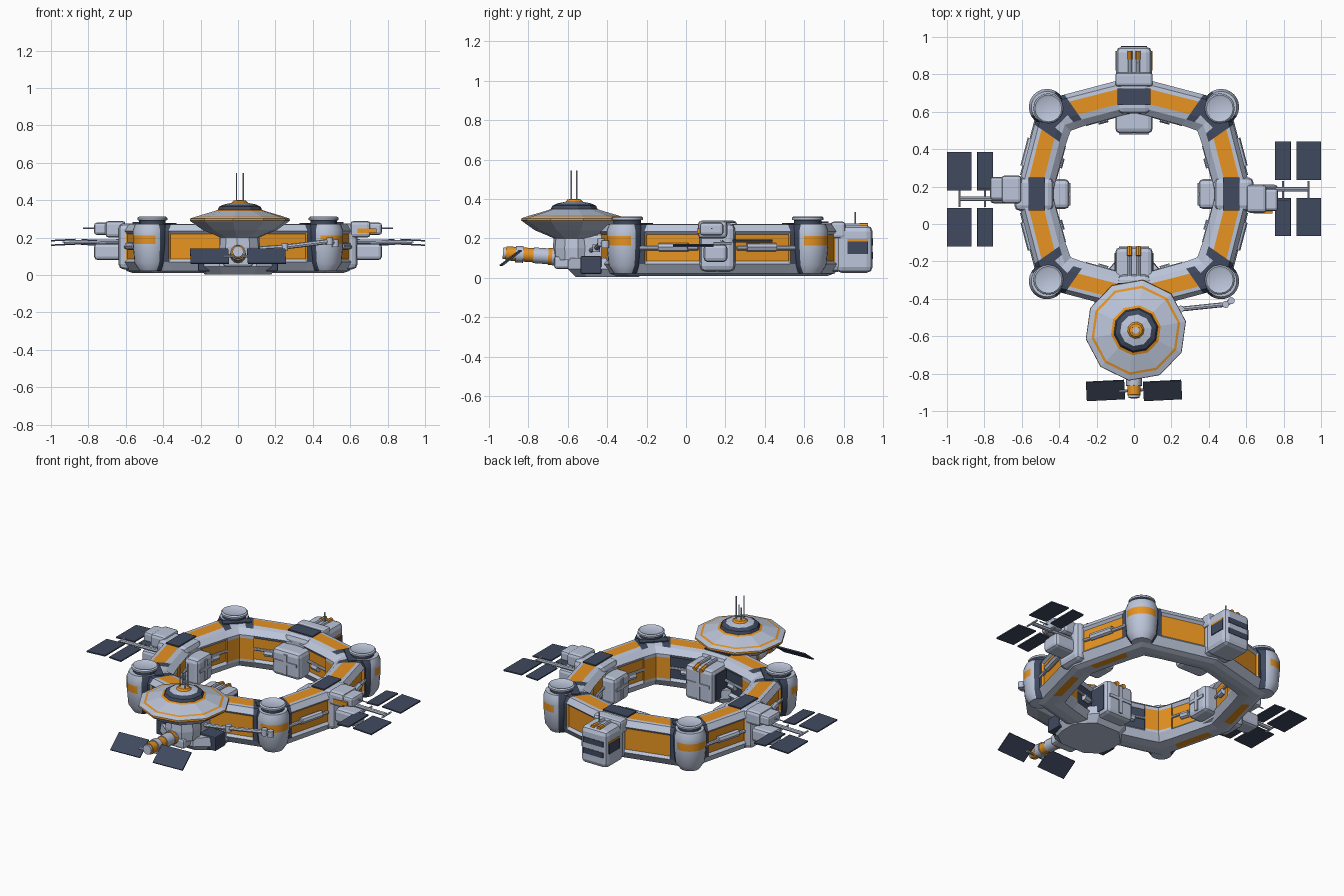
import bpy, bmesh, math
from mathutils import Vector, Matrix

if "Cube" in bpy.data.objects:
    bpy.data.objects.remove(bpy.data.objects["Cube"])

CY = 0.16  # ring centre in y


def mat(name, rgb):
    m = bpy.data.materials.new(name)
    m.diffuse_color = (*rgb, 1)
    m.use_nodes = True
    m.node_tree.nodes["Principled BSDF"].inputs["Base Color"].default_value = m.diffuse_color
    return m


MATS = [mat("hull_grey", (0.50, 0.56, 0.70)), mat("orange_panel", (0.82, 0.30, 0.015)),
        mat("dark_panel", (0.050, 0.068, 0.115))]
GREY, ORANGE, DARK = 0, 1, 2


def finish(bm, name, m=None, smooth=False):
    bmesh.ops.recalc_face_normals(bm, faces=bm.faces)
    for f in bm.faces:
        if m is not None:
            f.material_index = m
        f.smooth = smooth
    me = bpy.data.meshes.new(name)
    bm.to_mesh(me)
    bm.free()
    for x in MATS:
        me.materials.append(x)
    ob = bpy.data.objects.new(name, me)
    bpy.context.collection.objects.link(ob)
    if smooth:
        bpy.context.view_layer.objects.active = ob
        ob.select_set(True)
        bpy.ops.object.shade_smooth_by_angle(angle=math.radians(40))
        ob.select_set(False)
    return ob


def box(name, x, y, z, m=GREY, bevel=0.0, frame=Matrix(), tilt=None):
    """Box from (min, max) ranges, placed in a frame; tilt turns it about its own centre."""
    bm = bmesh.new()
    bmesh.ops.create_cube(bm, size=1)
    bmesh.ops.scale(bm, vec=(x[1] - x[0], y[1] - y[0], z[1] - z[0]), verts=bm.verts)
    if bevel:
        bmesh.ops.bevel(bm, geom=bm.edges[:], offset=bevel, segments=2, profile=0.5, affect='EDGES')
    c = Matrix.Translation((sum(x) / 2, sum(y) / 2, sum(z) / 2))
    bm.transform(frame @ c @ (tilt or Matrix()))
    return finish(bm, name, m)


def rod(name, a, b, r, m=GREY, sides=8, frame=Matrix()):
    a, b = frame @ Vector(a), frame @ Vector(b)
    bm = bmesh.new()
    bmesh.ops.create_cone(bm, cap_ends=True, segments=sides, radius1=r, radius2=r, depth=(b - a).length)
    bm.transform(Matrix.Translation((a + b) / 2) @ (b - a).to_track_quat('Z', 'Y').to_matrix().to_4x4())
    return finish(bm, name, m, True)


def lathe(name, prof, sides, centre, start=0.0, rule=None, smooth=False):
    """Profile rows: radius, z, colour of the band above; rule(angle, colour) may change it."""
    bm = bmesh.new()
    rings = [[bm.verts.new((centre[0] + r * math.cos(start + k * math.tau / sides),
                            centre[1] + r * math.sin(start + k * math.tau / sides), z))
              for k in range(sides)] for r, z, _ in prof]
    for i in range(len(rings) - 1):
        for k in range(sides):
            j = (k + 1) % sides
            f = bm.faces.new((rings[i][k], rings[i][j], rings[i + 1][j], rings[i + 1][k]))
            ang = start + (k + 0.5) * math.tau / sides
            f.material_index = rule(ang, prof[i][2]) if rule else prof[i][2]
    bm.faces.new(rings[0])
    bm.faces.new(rings[-1]).material_index = prof[-1][2]
    return finish(bm, name, None, smooth)


def on_ring(i, t, dr, z):
    """Point between axis vertex (t=0) and diagonal vertex (t=1) of ring segment i."""
    axis = (i // 2) * math.pi / 2
    diag = axis + (math.pi / 4 if i % 2 else -math.pi / 4)
    k = 1.3 if dr < 0 else 1.0
    ra, rd = 0.54 + dr, 0.615 + dr * (1 + (k - 1) * t)
    p = Vector((ra * math.cos(axis), ra * math.sin(axis), z)).lerp(
        Vector((rd * math.cos(diag), rd * math.sin(diag), z)), t)
    return p + Vector((0, CY, 0))


# main ring: bevelled section with recessed orange panels on walls and top
FULL = [(-0.08, .02), (-0.03, .01), (0.02, .01), (0.055, .022), (0.09, .07), (0.09, .085), (0.09, .22),
        (0.09, .235), (0.065, .27), (0.042, .272), (-0.04, .272), (-0.07, .265), (-0.105, .235),
        (-0.105, .215), (-0.105, .08), (-0.105, .065)]
RECESS = [(r - math.copysign(0.015, r), z) if i in (5, 6, 13, 14) else (r, z) for i, (r, z) in enumerate(FULL)]
STATIONS = [(0, FULL), (.18, FULL), (.185, RECESS), (.74, RECESS), (.745, FULL), (.87, FULL), (1, FULL)]
bm = bmesh.new()
for i in range(8):
    rows = [[bm.verts.new(on_ring(i, t, r, z)) for r, z in prof] for t, prof in STATIONS]
    for s in range(len(rows) - 1):
        for k in range(16):
            j = (k + 1) % 16
            f = bm.faces.new((rows[s][k], rows[s][j], rows[s + 1][j], rows[s + 1][k]))
            if s in (1, 2, 3) and (k in (5, 9) or (k == 1 and s == 2 and (i // 2) % 2 == 0)):
                f.material_index = ORANGE
            if k == 13 and s > 0:  # inner wall, dark beside the front module
                f.material_index = DARK if i > 5 and s < 4 else ORANGE
            if s == 4 and 4 <= k <= 10:
                f.material_index = DARK
bmesh.ops.remove_doubles(bm, verts=bm.verts, dist=0.0005)
finish(bm, "station_ring")

# pipes and tanks along the ring walls
for i in range(8):
    rod("inner_pipe", on_ring(i, .22, -.1, .15), on_ring(i, .74, -.1, .15), .009)
    rod("inner_tank", on_ring(i, .4, -.1, .135), on_ring(i, .55, -.1, .135), .022)
    if (i // 2) % 2 == 0:
        rod("outer_pipe", on_ring(i, .2, .085, .15), on_ring(i, .8, .085, .15), .011)
        rod("outer_tank", on_ring(i, .3, .085, .155), on_ring(i, .6, .085, .155), .022)

# corner nodes: orange band outwards, dark flanks, docking cap on top
for q in range(4):
    a = math.pi / 4 + q * math.pi / 2
    d = Vector((math.cos(a), math.sin(a)))

    def node_colour(g, c):
        k = math.cos(g - a)
        return c if k > 0.6 else DARK if -0.55 < k < 0.32 else GREY

    lathe("corner_node", [(.06, .022, 0), (.088, .065, 0), (.097, .165, ORANGE), (.097, .212, 0),
                          (.097, .24, 0), (.084, .274, 0)], 24, 0.658 * d + Vector((0, CY)), a, node_colour, True)
    lathe("docking_cap", [(.07, .262, DARK), (.07, .292, 0), (.08, .294, 0), (.08, .305, 0),
                          (.072, .312, 0), (.06, .306, 0)], 16, 0.648 * d + Vector((0, CY)), smooth=True)
    F = Matrix.Translation((0, CY, 0)) @ Matrix.Rotation(a, 4, 'Z')
    box("node_shoulder_panel", (.55, .6), (-.085, .085), (.27, .278), DARK, 0, F)

# modules on the four axes
for q in range(4):
    F = Matrix.Translation((0, CY, 0)) @ Matrix.Rotation(q * math.pi / 2, 4, 'Z')
    u0 = (.345, .325, .345, .285)[q]
    z0, z1 = ((.05, .22), (.05, .22), (.05, .22), (.03, .25))[q]
    w = .1 if q % 2 else .08
    box("saddle", (.43, .64), (-.09, .09), (.03, .277), GREY, .03, F)
    box("saddle_panel", (.475, .565), (-.088, .088), (.277, .285), DARK, 0, F)
    box("inner_module", (u0, .5), (-w, w), (z0, z1), GREY, .025, F)
    box("module_rib_upright", (u0 - .006, u0 + .01), (-.012, .012), (z0 + .02, z1 - .02), GREY, 0, F)
    box("module_rib_cross", (u0 - .006, u0 + .01), (-w + .02, w - .02), (.135, .155), GREY, 0, F)
    if q == 3:
        for s in (-1, 1):
            v = sorted((s * w, s * (w + .005)))
            box("module_side_panel", (u0 + .03, .46), v, (z0 + .025, z1 - .03), DARK, 0, F)
    if q % 2 == 0:  # solar wings and outer pods
        box("upper_pod", (.6, .71), (-.1, .05), (.2, .29), GREY, .02, F)
        box("upper_pod_end", (.69, .77), (-.09, .03), (.215, .28), GREY, .015, F)
        if q == 0:
            box("pod_stripe", (.64, .74), (-.104, -.088), (.225, .25), ORANGE, 0, F)
        box("lower_pod", (.6, .77), (-.07, .05), (.08, .17), GREY, .02, F)
        rod("wing_boom", (.62, .025, .18), (.93, .025, .175), .012, GREY, 8, F)
        rod("pod_antenna", (.75, -.03, .25), (.83, -.03, .25), .004, GREY, 6, F)
        for u in ((.755, .838), (.868, 1.0)):
            m = sum(u) / 2
            rod("wing_strut", (m, -.02, .175), (m, .07, .175), .006, GREY, 6, F)
            for v, s in (((-.225, -.02), 1), ((.075, .28), -1)):
                box("solar_panel", u, v, (.171 - .012 * s, .179 - .012 * s), DARK, 0, F,
                    Matrix.Rotation(.05 if u[0] > .8 else -.05, 4, 'Y'))

# rear cabin
box("rear_cabin", (-.095, .095), (.76, .948), (.025, .265), GREY, .03)
box("rear_shoulder", (-.1, .1), (.735, .81), (.2, .285), GREY, .015)
for z in (.095, .165):
    box("rear_window", (-.07, .07), (.945, .951), (z, z + .035), DARK)
for s in (-1, 1):
    x = sorted((s * .093, s * .098))
    box("cabin_side_trim", x, (.82, .925), (.185, .197), ORANGE)
    x = sorted((s * .093, s * .1))
    box("cabin_side_window", x, (.82, .925), (.12, .185), DARK)
    rod("rear_tube", (s * .022, .88, .265), (s * .022, .925, .265), .014, ORANGE)
    rod("rear_tube_line", (s * .022, .8, .265), (s * .022, .88, .265), .011)
    rod("front_tube", (s * .024, -.17, .25), (s * .024, -.12, .24), .014, ORANGE)
    rod("front_tube_line", (s * .024, -.3, .255), (s * .024, -.17, .255), .011)
rod("rear_antenna", (0.02, .86, .26), (0.02, .86, .335), .004, GREY, 6)

# front platform
half = [(.1, -.6), (.19, -.53), (.21, -.45), (.21, -.32), (.1, -.2)]
outline = half + [(-x, y) for x, y in reversed(half)]
bm = bmesh.new()
low = [bm.verts.new((x * .85, -.4 + (y + .4) * .8, .004)) for x, y in outline]
mid = [bm.verts.new((x, y, .045)) for x, y in outline]
top = [bm.verts.new((x * .95, y, .1)) for x, y in outline]
for a, b in ((low, mid), (mid, top)):
    for k in range(len(a)):
        j = (k + 1) % len(a)
        bm.faces.new((a[k], a[j], b[j], b[k]))
bm.faces.new(low)
bm.faces.new(top)
finish(bm, "front_platform", GREY)
box("dock_base", (-.08, .08), (-.67, -.5), (.045, .11), GREY, .015)
for s in (-1, 1):
    x = sorted((s * .1, s * .213))
    box("platform_side_block", x, (-.535, -.43), (.02, .11), DARK, .006)

# saucer with neck, dome and antennas
SC = (.01, -.568)
lathe("saucer", [(.105, .09, 0), (.11, .15, 0), (.105, .2, 0), (.14, .216, 0), (.2, .24, 0), (.264, .285, 0),
                 (.272, .292, ORANGE), (.27, .302, 0), (.24, .312, ORANGE), (.227, .316, 0),
                 (.135, .343, ORANGE), (.12, .349, DARK), (.112, .366, DARK), (.085, .378, 0),
                 (.045, .386, ORANGE), (.035, .397, ORANGE), (.018, .401, GREY)], 10, SC, math.radians(10))
box("neck_link", (-.1, .1), (-.53, -.36), (.09, .22), GREY, .02)
for dx in (-.018, .018):
    for dy in (-.014, .014):
        rod("saucer_antenna", (SC[0] + dx, SC[1] + dy, .38), (SC[0] + dx, SC[1] + dy, .545 if dx * dy > 0 else .48),
            .0035, GREY, 6)

# docking boom with tilted solar panels
for y0, y1, r, m in ((-.64, -.68, .044, GREY), (-.68, -.70, .043, ORANGE), (-.70, -.775, .04, GREY),
                     (-.775, -.825, .036, ORANGE), (-.825, -.865, .042, GREY), (-.865, -.915, .036, ORANGE),
                     (-.915, -.93, .03, GREY)):
    rod("docking_boom", (0, y0, .06 - y0 * .07), (0, y1, .06 - y1 * .07), r, m, 12)
rod("panel_axle", (-.08, -.895, .1), (.08, -.885, .1), .007)
for s in (-1, 1):
    x = sorted((s * .05, s * .255))
    box("front_solar_panel", x, (-.953, -.827), (.096, .104), DARK, 0, Matrix(),
        Matrix.Rotation(.05, 4, 'Z') @ Matrix.Rotation(.65, 4, 'X'))

# robot arm
J = [(.1, -.48, .14), (.25, -.455, .15), (.49, -.43, .18), (.52, -.41, .17)]
for a, b in zip(J, J[1:]):
    rod("robot_arm", a, b, .013)
for p in J[1:]:
    rod("arm_joint", (p[0], p[1], p[2] - .02), (p[0], p[1], p[2] + .02), .019, GREY, 10)
